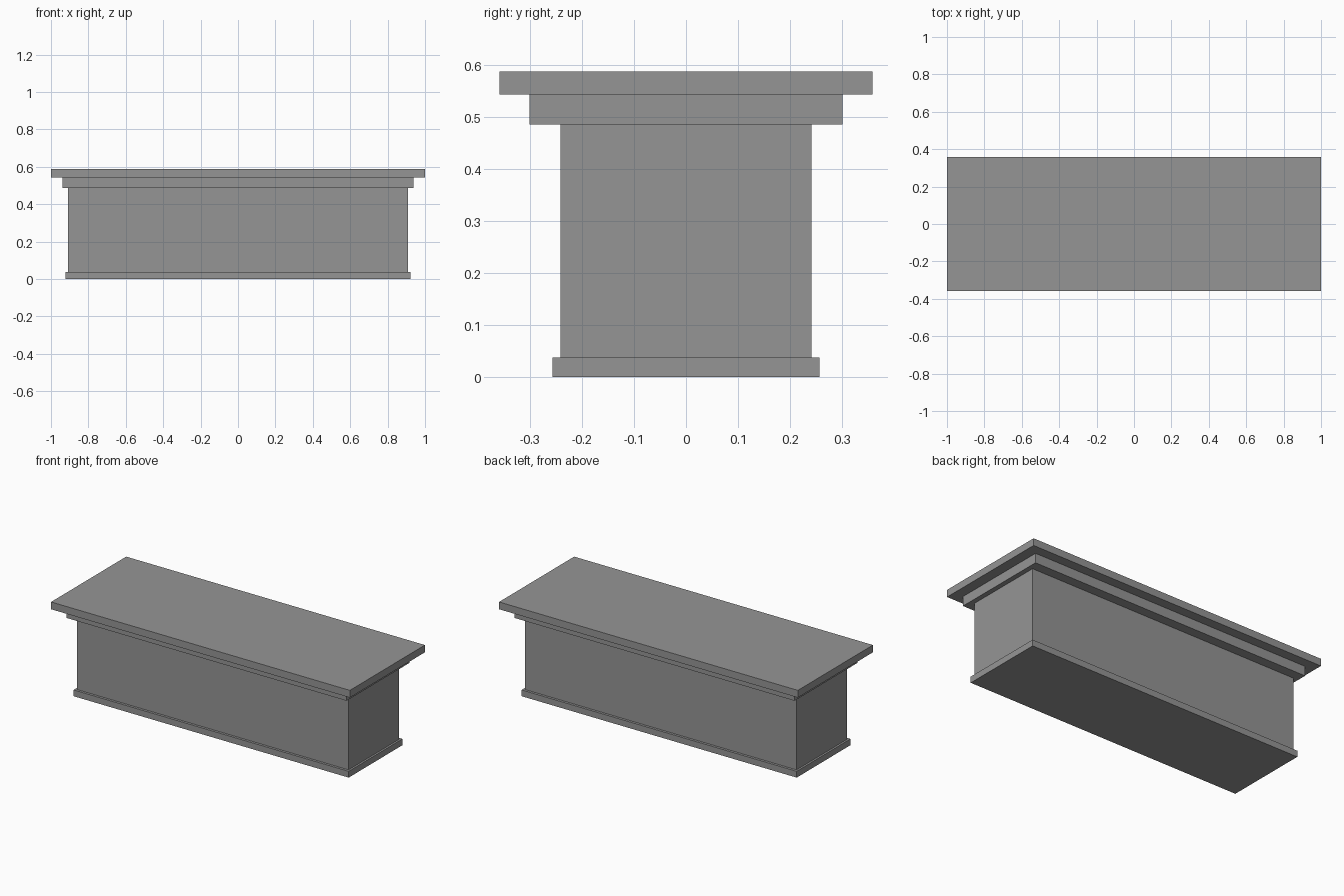
import bpy
import bmesh

cube = bpy.data.objects.get("Cube")
if cube:
    bpy.data.objects.remove(cube, do_unlink=True)

# One plain grey for the whole counter
grey = bpy.data.materials.new("stone_grey")
grey.use_nodes = True
colour = (0.3, 0.3, 0.3, 1)
grey.diffuse_color = colour
grey.node_tree.nodes["Principled BSDF"].inputs["Base Color"].default_value = colour


def slab(name, half_x, half_y, bottom, top):
    """Add a centred box between two heights."""
    bm = bmesh.new()
    bmesh.ops.create_cube(bm, size=2)
    for v in bm.verts:
        v.co.x *= half_x
        v.co.y *= half_y
        v.co.z = top if v.co.z > 0 else bottom
    mesh = bpy.data.meshes.new(name)
    bm.to_mesh(mesh)
    bm.free()
    mesh.materials.append(grey)
    obj = bpy.data.objects.new(name, mesh)
    bpy.context.collection.objects.link(obj)
    return obj


# Stacked parts, from the floor up
slab("base_plinth", 0.921, 0.257, 0, 0.038)
slab("counter_body", 0.909, 0.242, 0.038, 0.486)
slab("under_top_moulding", 0.938, 0.301, 0.486, 0.544)
slab("counter_top", 1.0, 0.359, 0.544, 0.588)
